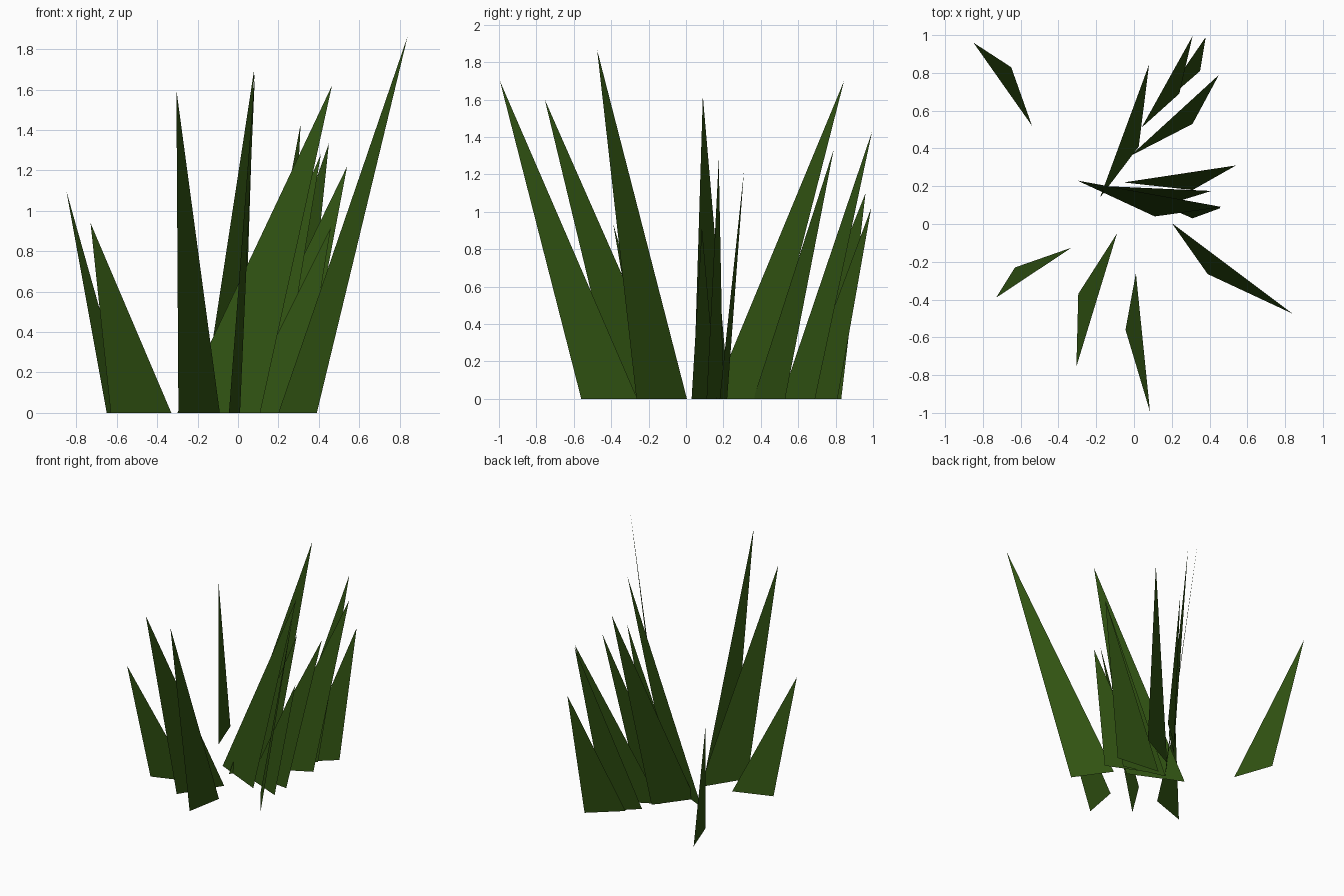
import bpy
import bmesh

# One flat grass colour
green = bpy.data.materials.new("grass green")
green.diffuse_color = (0.030, 0.086, 0.006, 1.0)


def blade(name, base_a, base_b, tip):
    """Flat pointed blade: two ground corners and a leaning tip."""
    bm = bmesh.new()
    bm.faces.new([bm.verts.new((*base_a, 0)),
                  bm.verts.new((*base_b, 0)),
                  bm.verts.new(tip)])
    mesh = bpy.data.meshes.new(name)
    bm.to_mesh(mesh)
    bm.free()
    mesh.materials.append(green)
    bpy.context.collection.objects.link(bpy.data.objects.new(name, mesh))


# Left side blades
blade("blade_back_left", (-0.65, 0.83), (-0.54, 0.52), (-0.85, 0.96, 1.10))
blade("blade_left", (-0.63, -0.23), (-0.33, -0.125), (-0.73, -0.39, 0.94))

# Front blades
blade("blade_front_left", (-0.295, -0.37), (-0.09, -0.05), (-0.305, -0.755, 1.60))
blade("blade_front", (-0.045, -0.56), (0.01, -0.26), (0.085, -0.995, 1.70))
blade("blade_front_right", (0.20, 0.005), (0.39, -0.265), (0.84, -0.475, 1.865))

# Right side cluster
blade("blade_right_tall", (-0.30, 0.23), (0.11, 0.04), (0.465, 0.09, 1.62))
blade("blade_right_middle", (-0.14, 0.20), (0.20, 0.11), (0.41, 0.175, 1.28))
blade("blade_right_short", (0.0, 0.165), (0.31, 0.03), (0.46, 0.085, 0.92))
blade("blade_right_outer", (-0.055, 0.22), (0.31, 0.18), (0.54, 0.31, 1.22))

# Back right cluster
blade("blade_back_tall", (-0.18, 0.14), (0.025, 0.41), (0.08, 0.845, 1.70))
blade("blade_back_right", (-0.02, 0.36), (0.31, 0.53), (0.45, 0.79, 1.335))
blade("blade_back_middle", (0.04, 0.51), (0.24, 0.69), (0.31, 0.995, 1.43))
blade("blade_back_short", (0.12, 0.61), (0.35, 0.81), (0.38, 0.99, 1.02))
